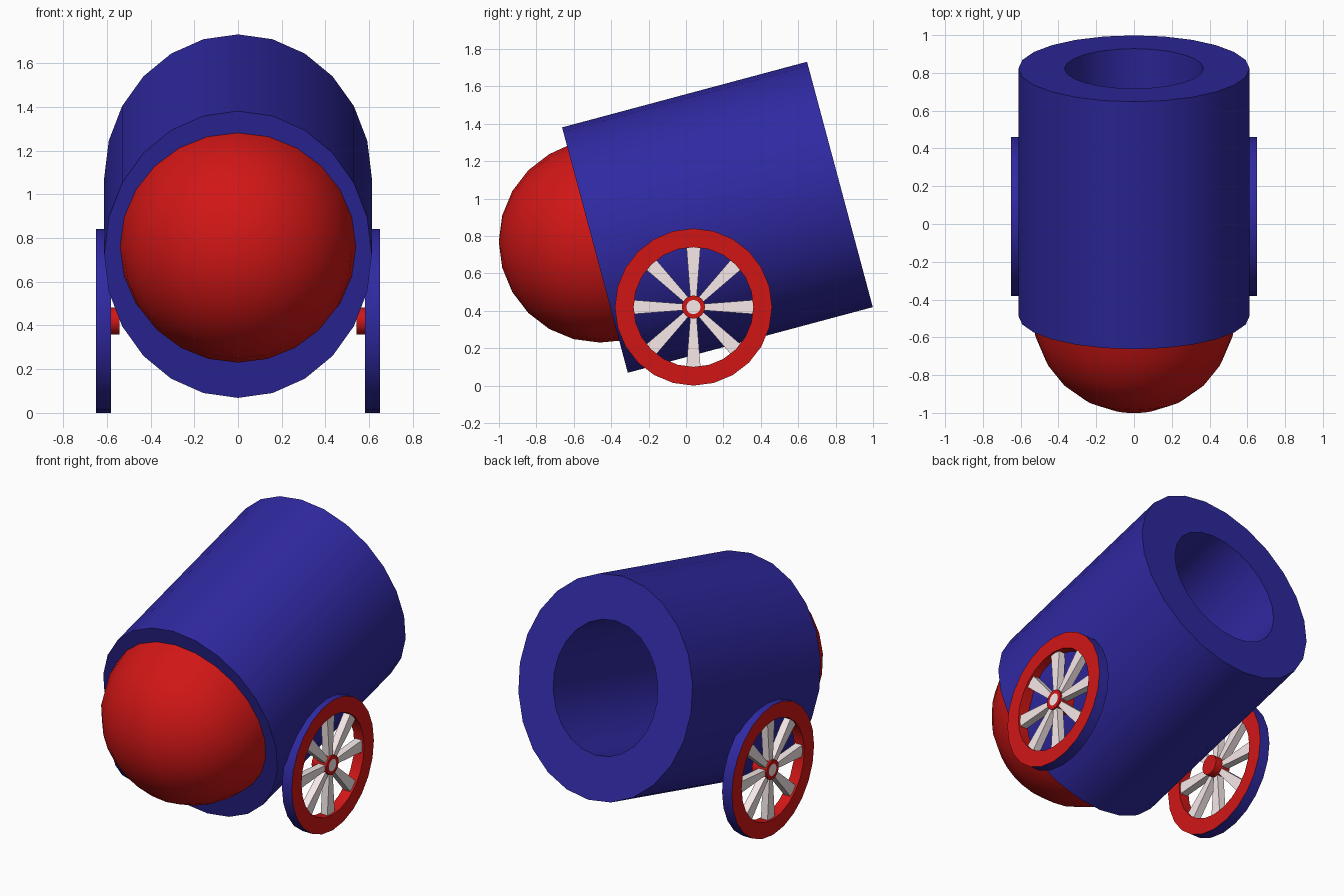
import bpy, bmesh
from math import sin, cos, pi, radians
from mathutils import Matrix, Vector

if "Cube" in bpy.data.objects:
    bpy.data.objects.remove(bpy.data.objects["Cube"])


def material(name, color):
    m = bpy.data.materials.new(name)
    m.diffuse_color = (*color, 1)
    m.use_nodes = True
    m.node_tree.nodes["Principled BSDF"].inputs["Base Color"].default_value = m.diffuse_color
    return m


BLUE = material("blue_paint", (0.029, 0.022, 0.36))
RED = material("red_paint", (0.64, 0.008, 0.008))
WHITE = material("white_paint", (0.93, 0.81, 0.81))


def finish(name, bm, matrix, mats):
    bm.transform(matrix)
    bmesh.ops.remove_doubles(bm, verts=bm.verts, dist=1e-5)
    bmesh.ops.recalc_face_normals(bm, faces=bm.faces)
    me = bpy.data.meshes.new(name)
    bm.to_mesh(me)
    bm.free()
    for m in mats:
        me.materials.append(m)
    ob = bpy.data.objects.new(name, me)
    bpy.context.collection.objects.link(ob)
    bpy.ops.object.select_all(action='DESELECT')
    ob.select_set(True)
    bpy.context.view_layer.objects.active = ob
    bpy.ops.object.shade_smooth_by_angle(angle=radians(32))
    return ob


def lathe(name, profile, matrix, mats, slots=None, n=24):
    """Turn (radius, z) points about local z; one material slot per segment."""
    bm = bmesh.new()
    rings = []
    for r, z in profile:
        if r == 0:
            rings.append([bm.verts.new((0, 0, z))] * n)
        else:
            rings.append([bm.verts.new((r * cos(2 * pi * i / n), r * sin(2 * pi * i / n), z))
                          for i in range(n)])
    for k, (a, b) in enumerate(zip(rings, rings[1:])):
        for i in range(n):
            j = (i + 1) % n
            f = bm.faces.new(dict.fromkeys((a[i], a[j], b[j], b[i])))
            f.material_index = slots[k] if slots else 0
    return finish(name, bm, matrix, mats)


# Barrel: slightly oval tube tilted up 15 degrees, with a deep bore
tilt = Matrix.Rotation(radians(-75), 4, 'X')
h = 0.678
lathe("barrel", [(0, -h), (1, -h), (1, h), (0.6, h), (0.6, 0.02 - h), (0, 0.02 - h)],
      Matrix.Translation((0, 0.168, 0.9)) @ tilt @ Matrix.Diagonal((0.612, 0.679, 1, 1)), [BLUE])

# Rounded breech: a half ball seated on the back of the barrel
R = 0.54
arc = [(R * sin(radians(a)), -R * cos(radians(a))) for a in range(15, 91, 15)]
# the short skirt ends just outside the barrel's back cap
lathe("breech_dome", [(0, -R)] + arc[:-1] + [(0.539, -0.036)],
      Matrix.Translation((0, -0.461, 0.77)) @ tilt, [RED])


def spokes(name, matrix):
    bm = bmesh.new()
    for k in range(8):
        rot = Matrix.Rotation(k * pi / 4, 3, 'Z')
        ends = []
        # tapered bar: radius, half width
        for r, w in ((0.04, 0.016), (0.325, 0.038)):
            ends.append([bm.verts.new(rot @ Vector(p)) for p in
                         ((r, -w, 0.59), (r, w, 0.59), (r, w, 0.637), (r, -w, 0.637))])
        a, b = ends
        bm.faces.new(a)
        bm.faces.new(b)
        for i in range(4):
            j = (i + 1) % 4
            bm.faces.new((a[i], a[j], b[j], b[i]))
    finish(name, bm, matrix, [WHITE])


# Wheels: red rim with blue tread, eight spokes and a hub, on both sides
for side, s in (("right", 1), ("left", -1)):
    m = (Matrix.Translation((0, 0.04, 0.42)) @ Matrix.Diagonal((s, 1, 1, 1))
         @ Matrix.Rotation(pi / 2, 4, 'Y'))
    lathe(side + "_wheel_rim",
          [(0.32, 0.58), (0.42, 0.58), (0.42, 0.65), (0.32, 0.65), (0.32, 0.58)],
          m, [RED, BLUE], [0, 1, 0, 0])
    spokes(side + "_wheel_spokes", m)
    lathe(side + "_wheel_hub",
          [(0, 0.542), (0.062, 0.542), (0.062, 0.648), (0.038, 0.648), (0, 0.648)],
          m, [RED, WHITE], [0, 0, 0, 1], n=16)
